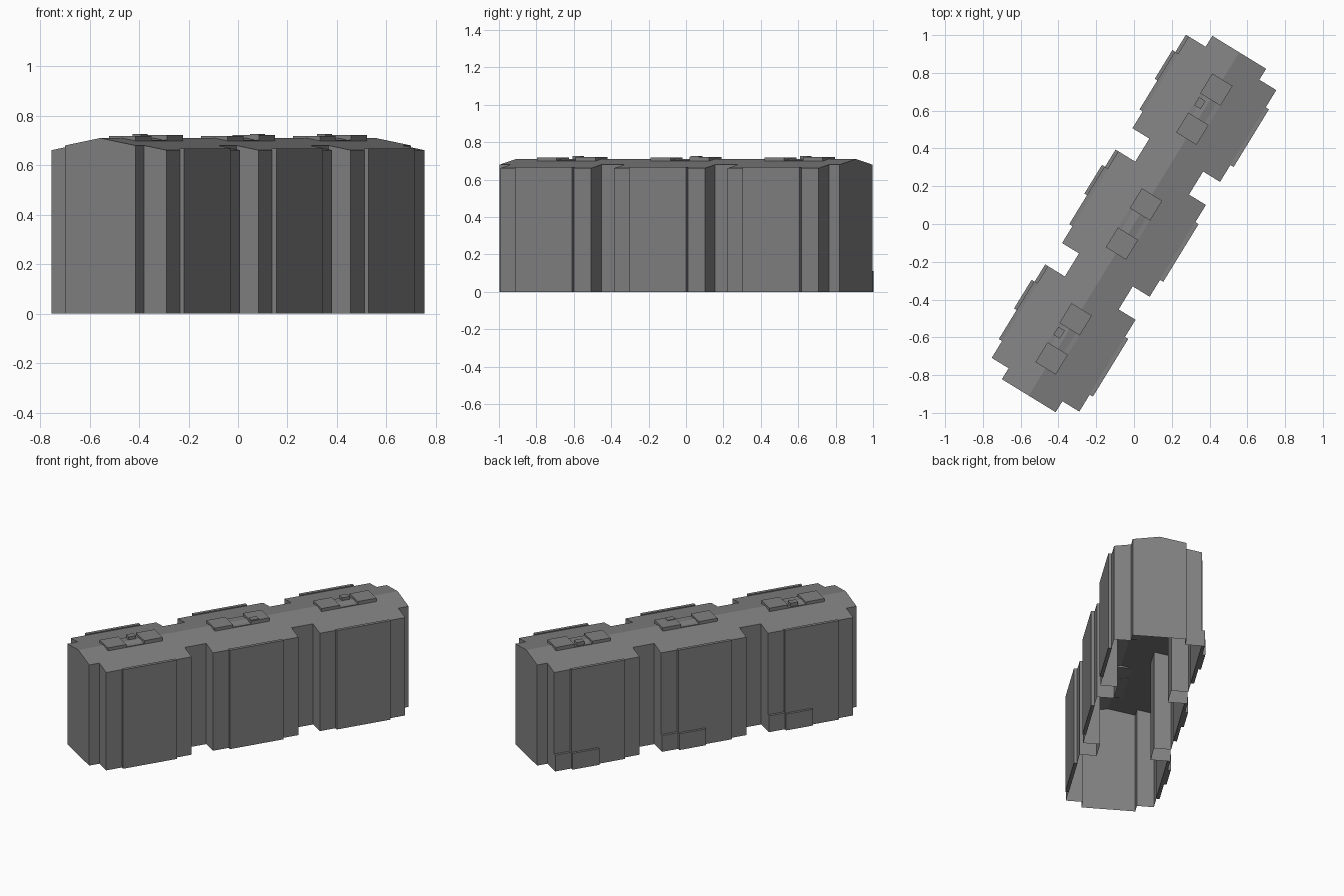
import bpy, bmesh, math
from mathutils import Matrix

if "Cube" in bpy.data.objects:
    bpy.data.objects.remove(bpy.data.objects["Cube"])

ROT = Matrix.Rotation(math.radians(58.5), 4, 'Z')   # local x runs along the block
RIDGE, SLOPE = 0.71, 0.18
UNITS = (-0.713, 0.0, 0.713)

dark = bpy.data.materials.new("dark_grey")
dark.diffuse_color = (0.22, 0.22, 0.22, 1)
dark.use_nodes = True
dark.node_tree.nodes["Principled BSDF"].inputs["Base Color"].default_value = dark.diffuse_color


def finish(name, bm):
    bmesh.ops.remove_doubles(bm, verts=bm.verts, dist=1e-5)
    bmesh.ops.recalc_face_normals(bm, faces=bm.faces)
    bm.transform(ROT)
    me = bpy.data.meshes.new(name)
    bm.to_mesh(me)
    bm.free()
    me.materials.append(dark)
    ob = bpy.data.objects.new(name, me)
    bpy.context.collection.objects.link(ob)
    return ob


def box(name, u0, u1, v0, v1, z0, z1):
    bm = bmesh.new()
    m = Matrix.Translation(((u0 + u1) / 2, (v0 + v1) / 2, (z0 + z1) / 2))
    m = m @ Matrix.Diagonal((u1 - u0, v1 - v0, z1 - z0, 1))
    bmesh.ops.create_cube(bm, size=1, matrix=m)
    return finish(name, bm)


# Main hollow shell: stepped half outline, mirrored over the ridge, open below
half = [(-1.066, 0), (-1.066, 0.167)]
for c in UNITS:
    half += [(c - 0.285, 0.167), (c - 0.285, 0.272), (c + 0.285, 0.272), (c + 0.285, 0.167)]
half += [(1.066, 0.167), (1.066, 0)]
bm = bmesh.new()
for s in (1, -1):
    top = [bm.verts.new((u, s * v, RIDGE - SLOPE * v)) for u, v in half]
    low = [bm.verts.new((u, s * v, 0)) for u, v in half]
    bm.faces.new(top)
    for i in range(len(half) - 1):
        bm.faces.new((low[i], low[i + 1], top[i + 1], top[i]))
shell = finish("building_shell", bm)
# Keep walls facing outward and roof facing up on the open shell
if max(shell.data.polygons, key=lambda p: p.area).normal.z < 0:
    shell.data.flip_normals()

for i, c in enumerate(UNITS):
    # Full-height facade bays on both long sides
    box(f"left_bay_{i}", c - 0.18, c + 0.178, 0.27, 0.292, 0, 0.668)
    box(f"right_bay_{i}", c - 0.18, c + 0.178, -0.292, -0.27, 0, 0.668)
    # Low entrance plinths on the left side
    box(f"corner_plinth_{i}", c + 0.178, c + 0.285, 0.27, 0.289, 0, 0.11)
    box(f"bay_plinth_{i}", c, c + 0.178, 0.29, 0.308, 0, 0.11)
    # Rooftop unit: two end slabs, a sunken middle and a small vent
    box(f"roof_slab_near_{i}", c - 0.183, c - 0.06, -0.063, 0.063, 0.697, 0.719)
    box(f"roof_slab_far_{i}", c + 0.06, c + 0.183, -0.063, 0.063, 0.697, 0.722)
    box(f"roof_slab_middle_{i}", c - 0.06, c + 0.06, -0.063, 0.063, 0.695, 0.703)
    vu, vv = (0.09, -0.038) if i == 1 else (0.015, 0.037)
    box(f"roof_vent_{i}", c + vu - 0.025, c + vu + 0.025, vv - 0.02, vv + 0.02, 0.7, 0.726)
